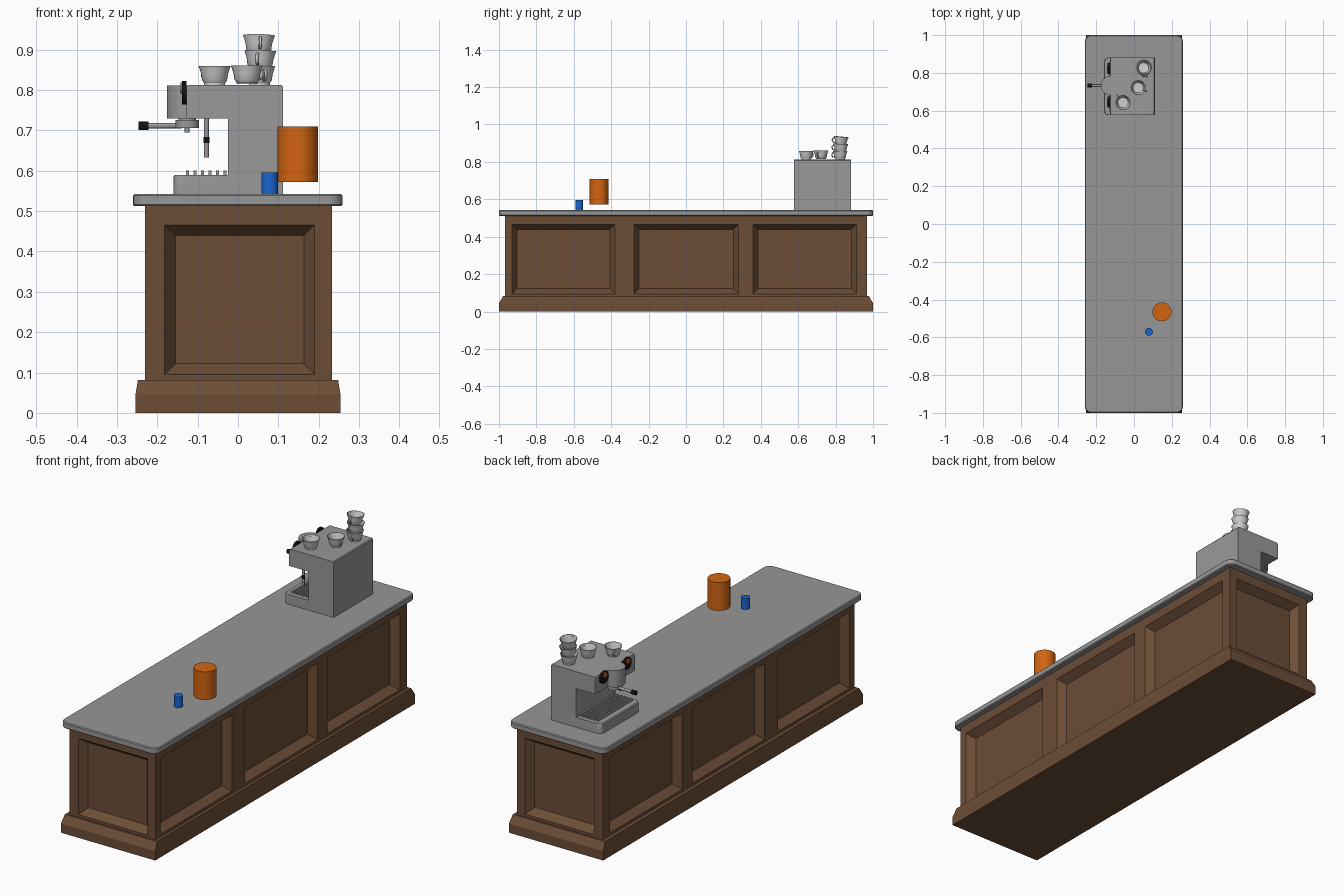
import bpy, bmesh, math
from mathutils import Vector, Matrix

if "Cube" in bpy.data.objects:
    bpy.data.objects.remove(bpy.data.objects["Cube"])


def material(name, rgb):
    m = bpy.data.materials.new(name)
    m.diffuse_color = (*rgb, 1)
    m.use_nodes = True
    m.node_tree.nodes["Principled BSDF"].inputs["Base Color"].default_value = m.diffuse_color
    return m


WOOD = material("brown wood", (0.15, 0.075, 0.037))
STONE = material("grey stone", (0.31, 0.31, 0.31))
STEEL = material("grey steel", (0.32, 0.32, 0.32))
CHINA = material("white china", (0.62, 0.62, 0.62))
BLACK = material("black plastic", (0.006, 0.006, 0.006))
ORANGE = material("orange", (0.65, 0.13, 0.006))
BLUE = material("blue", (0.01, 0.13, 0.62))


def finish(name, bm, mat, smooth=True):
    bmesh.ops.remove_doubles(bm, verts=bm.verts, dist=1e-5)
    bmesh.ops.recalc_face_normals(bm, faces=bm.faces)
    me = bpy.data.meshes.new(name)
    bm.to_mesh(me)
    bm.free()
    me.materials.append(mat)
    ob = bpy.data.objects.new(name, me)
    bpy.context.collection.objects.link(ob)
    if smooth:
        bpy.ops.object.select_all(action='DESELECT')
        bpy.context.view_layer.objects.active = ob
        ob.select_set(True)
        bpy.ops.object.shade_smooth_by_angle(angle=math.radians(35))
    return ob


def loft(bm, rings, cap=True):
    """Bridge equal-length rings of points, capping both ends."""
    vs = [[bm.verts.new(p) for p in r] for r in rings]
    n = len(vs[0])
    for a, b in zip(vs, vs[1:]):
        for i in range(n):
            bm.faces.new((a[i], a[(i + 1) % n], b[(i + 1) % n], b[i]))
    if cap:
        bm.faces.new(vs[0][::-1])
        bm.faces.new(vs[-1])


def cylinder(name, a, b, r, mat, n=32):
    a, b = Vector(a), Vector(b)
    rot = (b - a).to_track_quat('Z', 'Y')
    bm = bmesh.new()
    circle = [rot @ Vector((r * math.cos(t), r * math.sin(t), 0))
              for t in (2 * math.pi * i / n for i in range(n))]
    loft(bm, [[a + c for c in circle], [b + c for c in circle]])
    return finish(name, bm, mat)


def rounded(x0, x1, y0, y1, radii, n=6):
    """Rectangle outline; radii for corners (x1y1, x0y1, x0y0, x1y0)."""
    pts = []
    corners = [(x1, y1, -1, -1), (x0, y1, 1, -1), (x0, y0, 1, 1), (x1, y0, -1, 1)]
    for k, (x, y, sx, sy) in enumerate(corners):
        r = radii[k]
        for i in range(n + 1 if r else 1):
            t = math.pi / 2 * (k + i / n)
            pts.append((x + sx * r + r * math.cos(t), y + sy * r + r * math.sin(t)) if r else (x, y))
    return pts


# ---- plinth
bm = bmesh.new()
loft(bm, [[(sx * hx, sy * hy, z) for sx, sy in ((-1, -1), (1, -1), (1, 1), (-1, 1))]
          for hx, hy, z in ((.254, 1, 0), (.254, 1, .045), (.248, .978, .082))])
finish("plinth", bm, WOOD, False)

# ---- cabinet with recessed panels on every side
X0, X1, Y, Z0, Z1 = -.23, .233, .968, .08, .515
PZ0, PZ1, SLOPE, DEPTH = .095, .466, .027, .037
bm = bmesh.new()


def quad(*pts):
    bm.faces.new([bm.verts.new(p) for p in pts])


def panelled_side(place, u0, u1, openings):
    """place(u, z, depth) maps side coordinates into space."""
    cuts = [u0] + [u for o in openings for u in o] + [u1]
    for i, (a, b) in enumerate(zip(cuts, cuts[1:])):
        strips = [(Z0, PZ0), (PZ0, PZ1), (PZ1, Z1)]
        for k, (lo, hi) in enumerate(strips):
            if i % 2 == 0 or k != 1:
                quad(*[place(u, z, 0) for u, z in ((a, lo), (b, lo), (b, hi), (a, hi))])
        if i % 2:
            s = SLOPE
            outer = [place(u, z, 0) for u, z in ((a, PZ0), (b, PZ0), (b, PZ1), (a, PZ1))]
            inner = [place(u, z, DEPTH) for u, z in
                     ((a + s, PZ0 + s), (b - s, PZ0 + s), (b - s, PZ1 - s), (a + s, PZ1 - s))]
            for j in range(4):
                quad(outer[j], outer[j - 1], inner[j - 1], inner[j])
            quad(*inner)


ends = [(-.182, .19)]
long_panels = [(-.93, -.38), (-.277, .28), (.357, .912)]
panelled_side(lambda u, z, d: (u, -Y + d, z), X0, X1, ends)
panelled_side(lambda u, z, d: (u, Y - d, z), X0, X1, ends)
panelled_side(lambda u, z, d: (X1 - d, u, z), -Y, Y, long_panels)
panelled_side(lambda u, z, d: (X0 + d, u, z), -Y, Y, long_panels)
finish("cabinet", bm, WOOD, False)

# ---- countertop with rounded corners and softened rim
bm = bmesh.new()
loft(bm, [[(x, y, z) for x, y in rounded(-.26 + i, .259 - i, -1 + i, 1 - i, [.035 - i] * 4)]
          for i, z in ((.004, .512), (0, .516), (0, .538), (.004, .542))])
finish("countertop", bm, STONE)

# ---- coffee machine: tray base, tower with overhanging head
MY0, MY1, MYC = .577, .881, .733
bm = bmesh.new()
loft(bm, [[(x, y, z) for x, y in rounded(-.16 + i, .111, MY0, MY1, [0, .025, .025, 0])]
          for i, z in ((0, .541), (0, .586), (.004, .59))])
finish("machine_base", bm, STEEL)
bm = bmesh.new()
profile = [(.111, .588), (.111, .808), (.107, .813), (-.120, .813), (-.125, .811),
           (-.128, .805), (-.128, .73), (-.025, .73), (-.025, .588)]
loft(bm, [[(x, y, z) for x, z in profile] for y in (MY0, MY1)])
finish("machine_tower", bm, STEEL)

# drip tray slats
for i in range(6):
    x = -.125 + i * .0186
    bm = bmesh.new()
    loft(bm, [[(x - .004, y, .589), (x + .004, y, .589), (x + .004, y, .60), (x - .004, y, .60)]
              for y in (MY0 + .02, MY1 - .02)])
    finish(f"tray_slat_{i + 1}", bm, STEEL, False)

# brew group and filter handle
cylinder("brew_group", (-.126, MYC, .73), (-.126, MYC, .811), .05, STEEL)
cylinder("filter_neck", (-.126, MYC, .72), (-.126, MYC, .732), .022, STEEL)
cylinder("filter_basket", (-.126, MYC, .706), (-.126, MYC, .726), .029, STEEL)
cylinder("filter_spout", (-.126, MYC, .695), (-.126, MYC, .708), .006, STEEL, 16)
cylinder("filter_arm", (-.14, MYC, .712), (-.226, MYC, .711), .007, STEEL, 16)
cylinder("filter_grip", (-.222, MYC, .711), (-.246, MYC, .711), .0105, BLACK, 16)

# steam wand
cylinder("steam_wand", (-.078, .615, .633), (-.078, .615, .735), .006, STEEL, 16)
cylinder("wand_grip", (-.078, .615, .669), (-.078, .615, .684), .008, BLACK, 16)

# knobs with orange marks
for side, y in (("near", .645), ("far", .823)):
    cylinder(f"knob_stem_{side}", (-.12, y, .793), (-.132, y, .793), .01, BLACK, 16)
    cylinder(f"knob_{side}", (-.128, y, .793), (-.139, y, .793), .029, BLACK)
    cylinder(f"knob_mark_{side}", (-.138, y, .805), (-.143, y, .805), .014, ORANGE, 16)


# ---- cups: turned bowl plus a looped handle
def cup(name, loc, angle, tilt=(0, 0)):
    bm = bmesh.new()
    n = 28
    prof = [(.0005, 0), (.026, 0), (.026, .004), (.031, .011), (.033, .026), (.0395, .046),
            (.0375, .046), (.031, .027), (.027, .010), (.0005, .008)]
    loft(bm, [[(r * math.cos(t), r * math.sin(t), z) for t in
               (2 * math.pi * i / n for i in range(n))] for r, z in prof])
    rings = []
    for i in range(11):
        a = math.radians(-100 + 20 * i)
        rings.append([((.034 + (.013 + .003 * math.cos(b)) * math.cos(a)),
                       .004 * math.sin(b),
                       .025 + (.013 + .003 * math.cos(b)) * math.sin(a))
                      for b in (math.pi / 4 * j for j in range(8))])
    loft(bm, rings)
    m = (Matrix.Translation(loc) @ Matrix.Rotation(tilt[0], 4, 'X') @ Matrix.Rotation(tilt[1], 4, 'Y')
         @ Matrix.Rotation(math.radians(angle), 4, 'Z'))
    bm.transform(m)
    finish(name, bm, CHINA)


cup("cup_left", (-.058, .643, .813), 130)
cup("cup_middle", (.022, .722, .815), -25)
cup("stack_cup_bottom", (.053, .824, .813), -70)
cup("stack_cup_middle", (.054, .826, .851), -100, (-.04, .03))
cup("stack_cup_top", (.051, .826, .889), -85, (-.10, .02))

# ---- canisters on the counter
cylinder("orange_canister", (.148, -.465, .572), (.148, -.465, .709), .05, ORANGE, 40)
cylinder("blue_canister", (.079, -.571, .541), (.079, -.571, .595), .0205, BLUE, 32)
